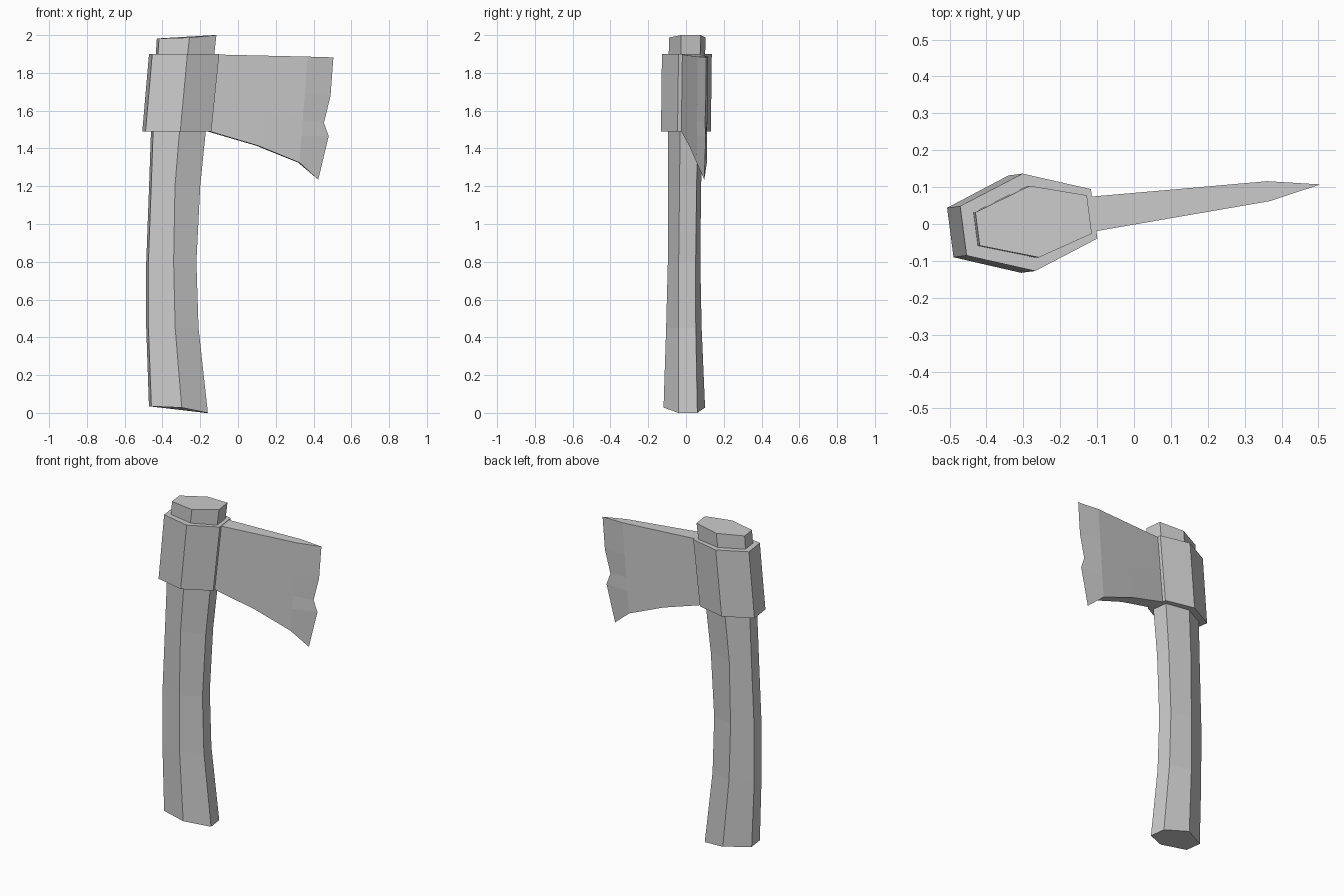
import bpy, bmesh
from mathutils import Vector

if "Cube" in bpy.data.objects:
    bpy.data.objects.remove(bpy.data.objects["Cube"])

TURN = 0.13  # the axe is turned slightly about z


def place(x, w, z, shift=0.0):
    """Point at x along the axe's own centre plane, w sideways from it."""
    return Vector((x - TURN * w, TURN * (x + 0.32) + w + shift, z))


def finish(name, bm):
    bmesh.ops.remove_doubles(bm, verts=bm.verts, dist=0.0005)
    bmesh.ops.recalc_face_normals(bm, faces=bm.faces)
    mesh = bpy.data.meshes.new(name)
    bm.to_mesh(mesh)
    bm.free()
    obj = bpy.data.objects.new(name, mesh)
    bpy.context.collection.objects.link(obj)
    return obj


def hex_loft(name, rings):
    """Each ring: (x, half width, z) for back, middle and front, plus y shift."""
    bm = bmesh.new()
    loops = []
    for back, mid, front, shift in rings:
        pts = [place(x, -w, z, shift) for x, w, z in (back, mid, front)]
        pts += [place(x, w, z, shift) for x, w, z in (front, mid, back)]
        loops.append([bm.verts.new(p) for p in pts])
    for a, b in zip(loops, loops[1:]):
        for i in range(6):
            j = (i + 1) % 6
            bm.faces.new((a[i], a[j], b[j], b[i]))
    bm.faces.new(loops[0])
    bm.faces.new(loops[-1])
    return finish(name, bm)


# Curved six-sided handle, running through the head
hex_loft("handle", [
    ((-0.465, 0.050, 0.035), (-0.312, 0.110, 0.028), (-0.166, 0.050, 0.0), -0.010),
    ((-0.480, 0.045, 0.45), (-0.345, 0.094, 0.45), (-0.215, 0.046, 0.45), -0.008),
    ((-0.480, 0.045, 0.80), (-0.352, 0.086, 0.80), (-0.226, 0.045, 0.80), -0.006),
    ((-0.465, 0.045, 1.20), (-0.345, 0.087, 1.20), (-0.206, 0.045, 1.20), -0.004),
    ((-0.455, 0.045, 1.49), (-0.322, 0.094, 1.49), (-0.177, 0.048, 1.49), -0.002),
    ((-0.424, 0.045, 1.982), (-0.270, 0.097, 1.987), (-0.121, 0.052, 2.0), 0.0),
])

# Collar of the head, leaning forward
hex_loft("head_collar", [
    ((-0.498, 0.067, 1.49), (-0.323, 0.132, 1.49), (-0.150, 0.067, 1.49), 0.0),
    ((-0.4625, 0.067, 1.90), (-0.285, 0.132, 1.90), (-0.108, 0.067, 1.90), 0.0),
])

# Blade: columns (top x, z, bottom x, z, half width), then a notched sharp edge
columns = [
    (-0.112, 1.897, -0.155, 1.49, 0.047),
    (0.10, 1.892, 0.10, 1.415, 0.038),
    (0.365, 1.886, 0.322, 1.325, 0.027),
]
edge = [(0.505, 1.882), (0.49, 1.68), (0.455, 1.535), (0.48, 1.465), (0.425, 1.235)]
steps = [0.0, 0.35, 0.6, 0.75, 1.0]

bm = bmesh.new()
sides = []
for sign in (-1, 1):
    grid = []
    for xt, zt, xb, zb, w in columns:
        grid.append([bm.verts.new(place(xt + (xb - xt) * t, sign * w, zt + (zb - zt) * t))
                     for t in steps])
    sides.append(grid)
tip = [bm.verts.new(place(x, 0, z)) for x, z in edge]
for grid in sides:
    grid.append(tip)
    for a, b in zip(grid, grid[1:]):
        for i in range(len(steps) - 1):
            bm.faces.new((a[i], b[i], b[i + 1], a[i + 1]))
left, right = sides
for r in (0, -1):  # top and bottom strips
    for c in range(2):
        bm.faces.new((left[c][r], left[c + 1][r], right[c + 1][r], right[c][r]))
    bm.faces.new((left[2][r], tip[r], right[2][r]))
for i in range(len(steps) - 1):  # root against the collar
    bm.faces.new((left[0][i], left[0][i + 1], right[0][i + 1], right[0][i]))
finish("blade", bm)
